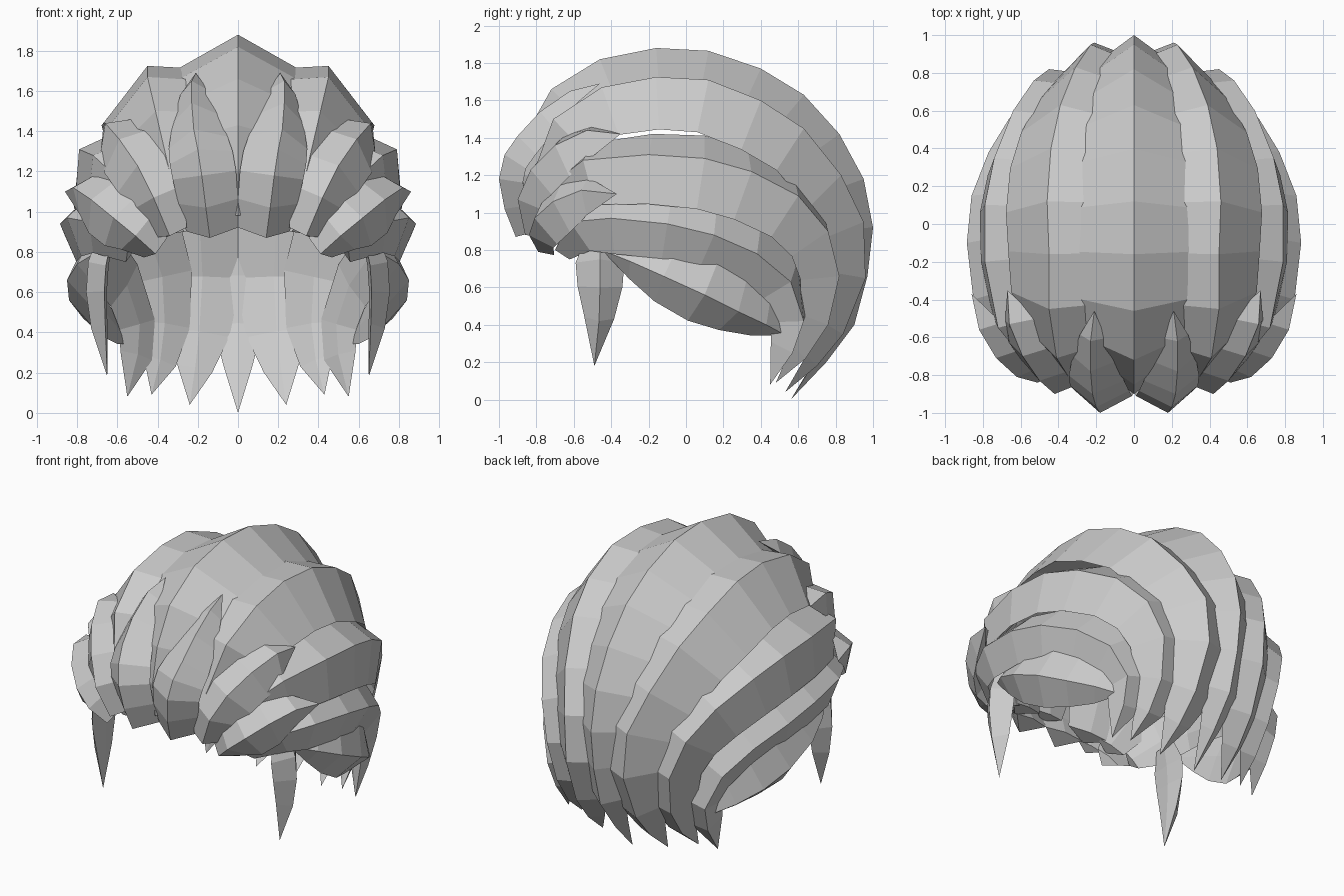
import bpy, bmesh
from mathutils import Vector

cube = bpy.data.objects.get("Cube")
if cube:
    bpy.data.objects.remove(cube, do_unlink=True)

grey = bpy.data.materials.new("hair_grey")
grey.use_nodes = True
colour = (0.6, 0.6, 0.6, 1)
grey.diffuse_color = colour
grey.node_tree.nodes["Principled BSDF"].inputs["Base Color"].default_value = colour


def blend(values, t):
    """Linear interpolation along an evenly spaced list."""
    s = t * (len(values) - 1)
    i = min(int(s), len(values) - 2)
    return values[i] + (values[i + 1] - values[i]) * (s - i)


def lock(name, ridge, widths, depth, centre=(0, 0, 0.75)):
    """Faceted lock of hair: a ridge line with two lower edges and a shallow keel."""
    pts = [Vector(p) for p in ridge]
    last = len(pts) - 1
    widest = max(widths)
    bm = bmesh.new()
    rings = []
    for i, p in enumerate(pts):
        along = (pts[min(i + 1, last)] - pts[max(i - 1, 0)]).normalized()
        out = p - Vector(centre)
        out = (out - along * out.dot(along)).normalized()
        side = along.cross(out)
        w = blend(widths, i / last)
        d = depth * min(1, 1.3 * w / widest)
        section = (p, p - out * d + side * w, p - out * d * 1.15, p - out * d - side * w)
        rings.append([bm.verts.new(v) for v in section])
    for a, b in zip(rings, rings[1:]):
        for k in range(4):
            n = (k + 1) % 4
            bm.faces.new((a[k], a[n], b[n], b[k]))
    bm.faces.new(rings[0])
    bm.faces.new(rings[-1][::-1])
    bmesh.ops.remove_doubles(bm, verts=bm.verts, dist=0.002)
    bmesh.ops.recalc_face_normals(bm, faces=bm.faces)
    mesh = bpy.data.meshes.new(name)
    bm.to_mesh(mesh)
    bm.free()
    mesh.materials.append(grey)
    obj = bpy.data.objects.new(name, mesh)
    bpy.context.collection.objects.link(obj)


def lock_pair(name, ridge, widths, depth, **options):
    """The same lock on the left (+x) and the right."""
    for prefix, s in (("left_", 1), ("right_", -1)):
        lock(prefix + name, [(s * x, y, z) for x, y, z in ridge], widths, depth, **options)


# Long locks sweeping from the hairline over the head to the nape
crown = [(-.87, .98), (-.9, 1.2), (-.85, 1.43), (-.72, 1.66), (-.46, 1.82), (-.16, 1.88),
         (.12, 1.865), (.4, 1.77), (.63, 1.63), (.82, 1.42), (.95, 1.18), (1, .92),
         (.97, .66), (.9, .4), (.75, .2), (.56, 0)]
lock("crown_lock", [(0, y, z) for y, z in crown],
     [.1, .2, .28, .3, .29, .25, .19, .15, .12, 0], .17)

lock_pair("upper_lock", [
    (.27, -.8, .9), (.34, -.82, 1.2), (.41, -.71, 1.5), (.45, -.45, 1.67), (.45, -.16, 1.725),
    (.46, .12, 1.71), (.44, .4, 1.6), (.39, .63, 1.45), (.31, .83, 1.2), (.23, .95, .95),
    (.21, .96, .65), (.22, .84, .35), (.23, .7, .18), (.24, .53, .04)],
    [.14, .22, .29, .32, .32, .29, .25, .2, .13, 0], .165)

lock_pair("middle_lock", [
    (.4, -.74, .85), (.58, -.72, 1.15), (.72, -.55, 1.28), (.79, -.2, 1.31), (.79, .1, 1.29),
    (.74, .35, 1.22), (.64, .6, 1.09), (.53, .76, .9), (.45, .82, .66), (.42, .76, .4),
    (.42, .64, .22), (.43, .48, .09)],
    [.1, .18, .22, .24, .24, .23, .2, .17, .11, 0], .135)

lock_pair("lower_lock", [
    (.55, -.7, .8), (.74, -.62, .95), (.85, -.4, .97), (.885, -.1, .94), (.86, .15, .88),
    (.77, .38, .78), (.66, .56, .63), (.58, .63, .42), (.56, .57, .25), (.55, .45, .08)],
    [.07, .15, .17, .17, .17, .17, .16, .13, .1, 0], .115)

# Short leaf closing the side above the ear
lock_pair("ear_lock", [
    (.7, -.45, .8), (.8, -.3, .74), (.85, -.12, .66), (.84, .1, .56), (.77, .28, .47),
    (.67, .43, .4), (.55, .54, .34)], [0, .1, .16, .18, .15, .1, 0], .1)

# Fringe tufts with a pointed root and a blunt end
lock_pair("inner_fringe", [
    (.21, -.46, 1.69), (.23, -.62, 1.65), (.23, -.78, 1.54), (.22, -.9, 1.41), (.2, -.97, 1.31),
    (.18, -1, 1.18), (.16, -.97, 1.02), (.14, -.91, .87)],
    [0, .07, .12, .15, .16, .16, .15, .13], .11)

lock_pair("middle_fringe", [
    (.67, -.35, 1.42), (.66, -.53, 1.44), (.59, -.7, 1.36), (.5, -.83, 1.23),
    (.42, -.9, 1.07), (.34, -.86, .88)], [0, .12, .17, .17, .14, .08], .1)

lock_pair("outer_fringe", [
    (.86, -.37, 1.1), (.82, -.56, 1.12), (.73, -.71, 1.06), (.62, -.81, .97),
    (.51, -.84, .88), (.41, -.79, .79)], [0, .11, .16, .16, .13, .08], .1)

# Sideburns hanging in front of the ears
lock_pair("sideburn", [
    (.7, -.46, .88), (.745, -.46, .75), (.755, -.46, .6), (.73, -.465, .42),
    (.65, -.49, .18)], [.08, .13, .12, .08, 0], .09, centre=(0, -.46, .5))
